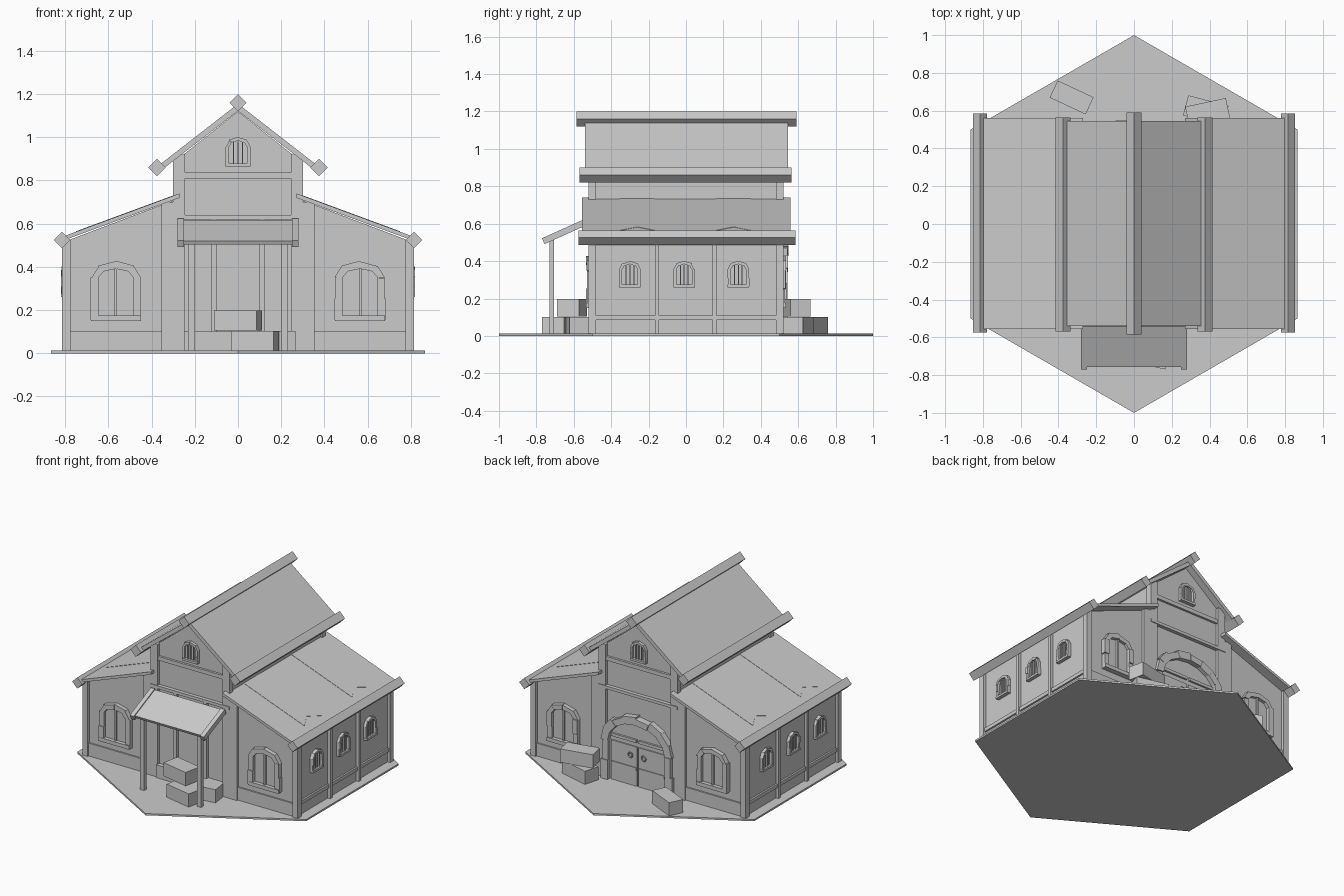
import bpy, bmesh, math, random
from mathutils import Matrix, Vector

if "Cube" in bpy.data.objects:
    bpy.data.objects.remove(bpy.data.objects["Cube"])

random.seed(4)
SIDES = (-1, 1)


def finish(name, bm, mat=Matrix()):
    bmesh.ops.recalc_face_normals(bm, faces=bm.faces)
    me = bpy.data.meshes.new(name)
    bm.to_mesh(me)
    bm.free()
    ob = bpy.data.objects.new(name, me)
    ob.matrix_world = mat
    bpy.context.collection.objects.link(ob)
    return ob


def add_prism(bm, pts, y0, y1):
    """Extrude an (x, z) outline along y."""
    a = [bm.verts.new((x, y0, z)) for x, z in pts]
    b = [bm.verts.new((x, y1, z)) for x, z in pts]
    bm.faces.new(a)
    bm.faces.new(b[::-1])
    n = len(pts)
    for i in range(n):
        bm.faces.new((a[i], b[i], b[(i + 1) % n], a[(i + 1) % n]))


def prism(name, pts, y0, y1, mat=Matrix()):
    bm = bmesh.new()
    add_prism(bm, pts, y0, y1)
    return finish(name, bm, mat)


def box(name, x0, x1, y0, y1, z0, z1, mat=Matrix()):
    return prism(name, [(x0, z0), (x1, z0), (x1, z1), (x0, z1)], y0, y1, mat)


def place(x, y, z=0, deg=0):
    return Matrix.Translation((x, y, z)) @ Matrix.Rotation(math.radians(deg), 4, 'Z')


def diamond(name, x, z, r, y0, y1):
    prism(name, [(x - r, z), (x, z - r), (x + r, z), (x, z + r)], y0, y1)


def arch_path(w, h, spring, n, inset=0):
    """Points up one side, over a low-poly arch, and down the other."""
    w, top = w - inset, h - spring - inset
    pts = [(-w, 0), (-w, spring * .5)]
    for i in range(n + 1):
        t = math.pi * (1 - i / n)
        pts.append((w * math.cos(t), spring + top * math.sin(t)))
    return pts + [(w, spring * .5), (w, 0)]


def arch(name, w, h, spring, t, depth, mat, n=4, bars=0, sill=True):
    """Stone surround with a recessed panel; local -y faces outward."""
    outer, inner = arch_path(w, h, spring, n), arch_path(w, h, spring, n, t)
    bm = bmesh.new()
    for i in range(len(outer) - 1):
        k = 1 + random.uniform(-.03, .03)
        o = [(x * k, z * (1 + (k - 1) * .5)) for x, z in outer[i:i + 2]]
        add_prism(bm, [inner[i], o[0], o[1], inner[i + 1]], .02, -depth * random.uniform(.75, 1))
    finish(name + "_stones", bm, mat)
    prism(name + "_panel", inner, .02, -depth * .25, mat)
    if sill:
        box(name + "_sill", -w, w, .02, -depth, -.005, t * .6, mat)
    for i in range(bars):
        x = (i + 1) / (bars + 1) * 2 * (w - t) - (w - t)
        r = w * .05
        box(name + "_bar", x - r, x + r, .01, -depth * .6, 0, spring + (h - spring) * .55, mat)


# Hexagonal ground slab
bm = bmesh.new()
ring = [(math.sin(i * math.pi / 3), math.cos(i * math.pi / 3)) for i in range(6)]
lo = bm.faces.new([bm.verts.new((x, y, 0)) for x, y in ring])
ext = bmesh.ops.extrude_face_region(bm, geom=[lo])
bmesh.ops.translate(bm, vec=(0, 0, .012), verts=[v for v in ext['geom'] if isinstance(v, bmesh.types.BMVert)])
finish("ground_slab", bm)

# Tall centre hall and its roof
prism("hall_walls", [(-.29, .01), (.29, .01), (.29, .89), (0, 1.12), (-.29, .89)], -.5, .5)
for s in SIDES:
    prism("hall_roof", [(0, 1.155), (s * .39, .852), (s * .375, .832), (0, 1.122)], -.54, .545)
    diamond("hall_eave_beam", s * .375, .86, .04, -.57, .565)
diamond("ridge_beam", 0, 1.16, .04, -.585, .59)

# Lower side wings, roofs and roof banners
for s in SIDES:
    prism("wing_walls", [(s * .28, .01), (s * .795, .01), (s * .795, .52), (s * .28, .715)], -.5, .5)
    prism("wing_roof", [(s * .27, .74), (s * .82, .537), (s * .82, .518), (s * .27, .72)], -.555, .56)
    diamond("wing_eave_beam", s * .815, .525, .038, -.575, .585)
    for yc in (-.26, .255):
        bm = bmesh.new()
        flat = [(.29, -.092), (.75, -.092), (.70, 0), (.75, .092), (.29, .092)]
        f = bm.faces.new([bm.verts.new((s * x, yc + y, .742 - (x - .27) * .369)) for x, y in flat])
        e = bmesh.ops.extrude_face_region(bm, geom=[f])
        bmesh.ops.translate(bm, vec=(0, 0, -.01), verts=[v for v in e['geom'] if isinstance(v, bmesh.types.BMVert)])
        finish("roof_banner", bm)

# Timber framing on the end walls
for f in SIDES:
    a, b = f * .48, f * .52
    for s in SIDES:
        box("corner_post", s * .775, s * .815, a, b, .01, .525)
        box("wing_inner_post", s * .3, s * .355, a, b, .01, .70)
        box("hall_post", s * .245, s * .3, a, b, .01, .92)
        box("wing_base_board", s * .355, s * .775, a, f * .51, .01, .10)
    box("hall_low_beam", -.3, .3, a, f * .525, .62, .64)
    box("gable_beam", -.25, .25, a, f * .515, .81, .837)
    mat = place(0, f * .5, .87, 0 if f < 0 else 180)
    arch("gable_window", .058, .13, .085, .016, .025, mat, bars=3)
    for s in SIDES:
        mat = place(s * .565, f * .5, .155, 0 if f < 0 else 180)
        arch("wing_window", .115, .27, .195, .034, .035, mat, bars=1)

# Side walls: posts, board and three small windows each
for s in SIDES:
    for y in (-.155, .153):
        box("side_post", s * .78, s * .815, y - .011, y + .011, .01, .52)
    box("side_board", s * .78, s * .807, -.5, .5, .085, .11)
    for y in (-.30, -.01, .28):
        arch("side_window", .057, .135, .09, .016, .025, place(s * .795, y, .265, 90 * s), bars=3)

# Great double door at the back
back = place(0, .5, .01, 180)
arch("great_door", .265, .48, .27, .05, .05, back, n=8, sill=False)
for s in SIDES:
    box("door_leaf", s * .006, s * .205, 0, -.02, 0, .27, back)
    for z in (.11, .30):
        box("door_band", s * .01, s * .20, 0, -.026, z, z + .02, back)
    bpy.ops.mesh.primitive_torus_add(major_radius=.016, minor_radius=.005, major_segments=10,
                                     minor_segments=5, location=(s * .05, .53, .22),
                                     rotation=(math.pi / 2, 0, 0))
    bpy.context.object.name = "door_ring"

# Front porch: sloping canopy, rails and posts
box("porch_base_board", -.25, .25, -.53, -.49, .01, .10)
slope = Matrix.Translation((0, -.645, .56)) @ Matrix.Rotation(math.atan2(.09, .2), 4, 'X')
box("canopy", -.265, .265, -.118, .118, -.01, .01, slope)
for s in SIDES:
    box("canopy_rail", s * .25, s * .28, -.13, .12, -.017, .017, slope)
    box("porch_post", s * .2, s * .232, -.73, -.705, 0, .52)
    box("wall_post", s * .1, s * .125, -.52, -.49, .01, .62)

# Crates: x, y, z, turn, length, width
for x, y, z, turn, l, w in [
        (.08, -.69, .01, -12, .2, .12), (.175, -.58, .01, 8, .17, .11), (0, -.61, .105, -12, .2, .12),
        (-.33, .67, .01, -25, .21, .1),
        (.38, .60, .01, -15, .22, .11), (.39, .59, .105, 12, .22, .11)]:
    box("crate", -l / 2, l / 2, -w / 2, w / 2, 0, .092, place(x, y, z, turn))
